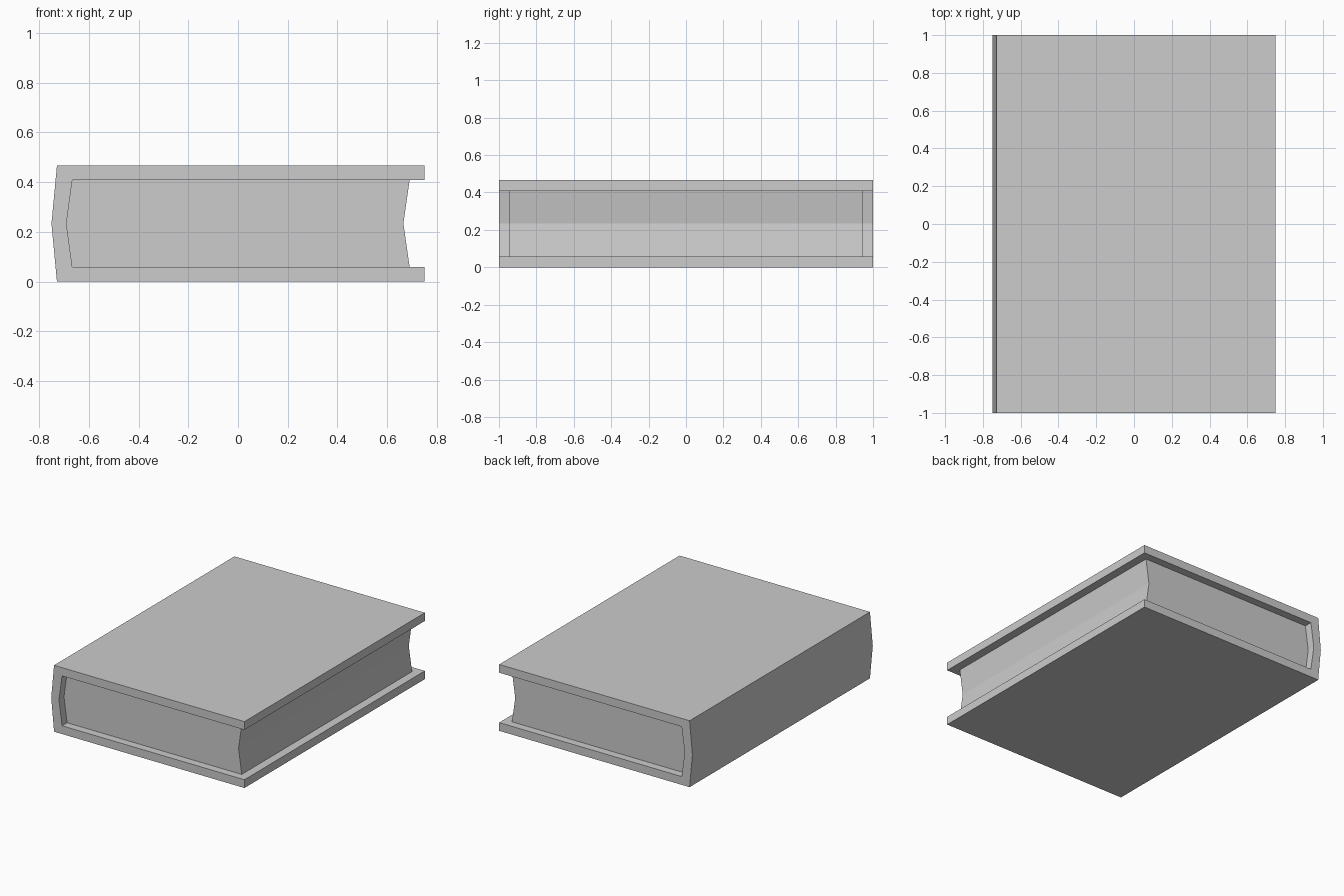
import bpy
import bmesh

cube = bpy.data.objects.get("Cube")
if cube:
    bpy.data.objects.remove(cube, do_unlink=True)

# Shared flat grey
grey = bpy.data.materials.new("light_grey")
grey.use_nodes = True
colour = (0.604, 0.604, 0.604, 1)
grey.diffuse_color = colour
bsdf = next(n for n in grey.node_tree.nodes if n.type == 'BSDF_PRINCIPLED')
bsdf.inputs["Base Color"].default_value = colour

HEIGHT = 0.466      # overall thickness
BOARD = 0.058       # cover board thickness
MID = HEIGHT / 2


def extrude_profile(name, lower, ridge, half_depth):
    """Mirror the lower half of an xz profile about MID, then extrude along y.

    lower runs between the two mid-height points; ridge holds those end points' x.
    """
    upper = [(x, HEIGHT - z) for x, z in reversed(lower)]
    outline = [(ridge[0], MID)] + lower + [(ridge[1], MID)] + upper
    bm = bmesh.new()
    face = bm.faces.new([bm.verts.new((x, -half_depth, z)) for x, z in outline])
    side = bmesh.ops.extrude_face_region(bm, geom=[face])
    verts = [v for v in side["geom"] if isinstance(v, bmesh.types.BMVert)]
    bmesh.ops.translate(bm, verts=verts, vec=(0, 2 * half_depth, 0))
    bmesh.ops.recalc_face_normals(bm, faces=bm.faces)
    mesh = bpy.data.meshes.new(name)
    bm.to_mesh(mesh)
    bm.free()
    mesh.materials.append(grey)
    obj = bpy.data.objects.new(name, mesh)
    bpy.context.collection.objects.link(obj)
    return obj


# Cover: two boards joined by a spine with a shallow ridge
extrude_profile("cover",
                [(-0.728, 0), (0.75, 0), (0.75, BOARD), (-0.666, BOARD)],
                (-0.75, -0.69), 1.0)

# Page block: bulges into the spine, hollow at the fore edge
extrude_profile("pages",
                [(-0.666, BOARD), (0.69, BOARD)],
                (-0.69, 0.665), 0.944)
